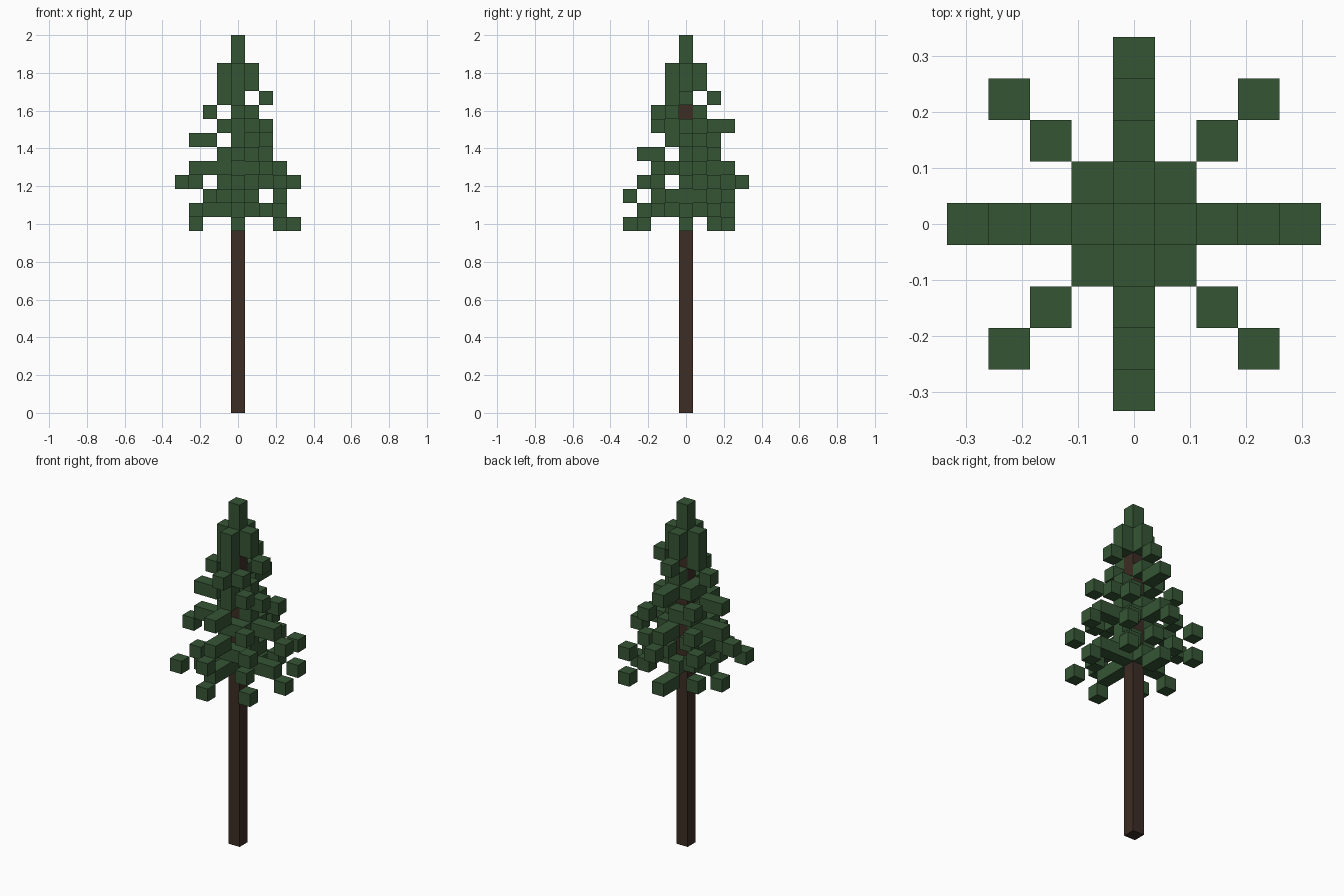
import bpy
import bmesh
from mathutils import Vector

LAYERS = 27
CELL = 2 / LAYERS

default_cube = bpy.data.objects.get("Cube")
if default_cube:
    bpy.data.objects.remove(default_cube, do_unlink=True)


def make_material(name, colour):
    material = bpy.data.materials.new(name)
    material.use_nodes = True
    material.diffuse_color = colour
    shader = material.node_tree.nodes["Principled BSDF"]
    shader.inputs["Base Color"].default_value = colour
    shader.inputs["Roughness"].default_value = 0.9
    return material


def build_blocks(name, cells, occupied, material):
    """Join block cells into one mesh, leaving out faces hidden between blocks."""
    bm = bmesh.new()
    for cell in sorted(cells):
        centre = (Vector(cell) + Vector((0, 0, 0.5))) * CELL
        for axis in range(3):
            for sign in (-1, 1):
                normal = Vector((0, 0, 0))
                normal[axis] = sign
                neighbour = tuple(int(a + b) for a, b in zip(cell, normal))
                if neighbour in occupied:
                    continue
                side = Vector((0, 0, 0))
                side[(axis + 1) % 3] = 1
                up = normal.cross(side)
                corners = [normal + side + up, normal - side + up,
                           normal - side - up, normal + side - up]
                bm.faces.new([bm.verts.new(centre + c * CELL / 2) for c in corners])
    bmesh.ops.remove_doubles(bm, verts=bm.verts, dist=CELL / 100)
    mesh = bpy.data.meshes.new(name)
    bm.to_mesh(mesh)
    bm.free()
    mesh.materials.append(material)
    obj = bpy.data.objects.new(name, mesh)
    bpy.context.collection.objects.link(obj)
    return obj


def branch_cells(direction, branches):
    """Each branch lists the layer of its blocks, going outward from the trunk."""
    dx, dy = direction
    return {(dx * reach, dy * reach, layer)
            for branch in branches
            for reach, layer in enumerate(branch, start=1)}


bark = make_material("dark bark", (0.045, 0.026, 0.018, 1))
needles = make_material("needle green", (0.036, 0.091, 0.035, 1))

# Straight branches on the four sides
sides = {
    "left": ((1, 0), [(24,), (23, 22), (20, 19), (18, 17, 17, 16),
                      (16,), (15, 14, 14, 13), (14,)]),
    "right": ((-1, 0), [(24,), (23,), (22, 21), (20, 19, 19),
                        (18, 17, 17, 16), (17,), (15, 14, 13), (14,)]),
    "front": ((0, -1), [(24,), (23,), (22, 21), (20,), (19, 18, 18),
                        (17, 16, 16, 15), (15, 14, 14, 13), (14,)]),
    "back": ((0, 1), [(24,), (23, 22), (21, 20, 20),
                      (18, 17, 17, 16), (14, 13, 13)]),
}

# Drooping branches on the diagonals
diagonals = {
    "back_left": ((1, 1), [(19, 18), (17, 16, 15), (15, 14, 13)]),
    "front_left": ((1, -1), [(21, 20), (17, 17, 16), (15, 14, 13)]),
    "back_right": ((-1, 1), [(20, 19), (18, 17, 16), (16, 15, 14)]),
    "front_right": ((-1, -1), [(15, 15, 14)]),
}

# Trunk and crown tip share the central column
tip_start = LAYERS - 3
parts = {
    "trunk": ({(0, 0, k) for k in range(tip_start)}, bark),
    "crown_tip": ({(0, 0, k) for k in range(tip_start, LAYERS)}, needles),
}
for label, (direction, branches) in {**sides, **diagonals}.items():
    parts[label + "_branches"] = (branch_cells(direction, branches), needles)

occupied = set().union(*(cells for cells, _ in parts.values()))
for name, (cells, material) in parts.items():
    build_blocks(name, cells, occupied, material)
